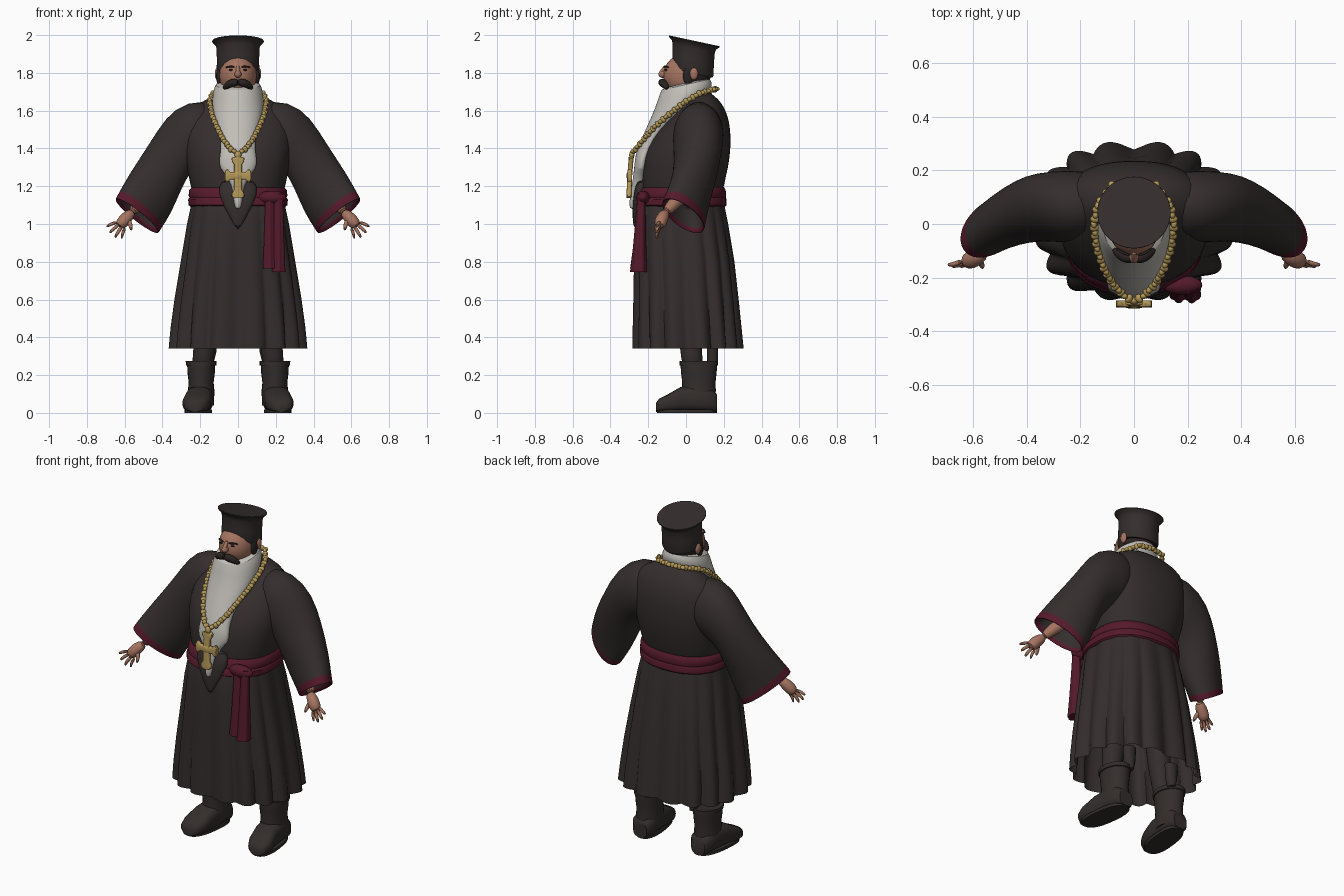
import bpy, bmesh, math
from mathutils import Vector, Matrix

cube = bpy.data.objects.get("Cube")
if cube:
    bpy.data.objects.remove(cube)


def material(name, r, g, b):
    m = bpy.data.materials.new(name)
    m.use_nodes = True
    m.diffuse_color = (r, g, b, 1)
    m.node_tree.nodes["Principled BSDF"].inputs["Base Color"].default_value = (r, g, b, 1)
    return m


ROBE = material("dark robe cloth", .034, .027, .026)
BOOT = material("boot leather", .033, .027, .025)
SASH = material("crimson cloth", .09, .01, .025)
GOLD = material("gold", .45, .31, .095)
BEARD = material("pale grey beard", .54, .52, .48)
SKIN = material("skin", .38, .175, .12)
HAIR = material("dark hair", .022, .016, .015)


def finish(name, bm, mats, sub=0, rule=None, angle=40):
    bmesh.ops.recalc_face_normals(bm, faces=bm.faces)
    me = bpy.data.meshes.new(name)
    bm.to_mesh(me)
    bm.free()
    for m in mats:
        me.materials.append(m)
    for f in me.polygons:
        f.use_smooth = True
        if rule:
            f.material_index = rule(f.center)
    me.set_sharp_from_angle(angle=math.radians(angle))
    ob = bpy.data.objects.new(name, me)
    bpy.context.collection.objects.link(ob)
    if sub:
        ob.modifiers.new("smooth", "SUBSURF").levels = sub
        ob.modifiers["smooth"].render_levels = sub
    return ob


def power(v, p):
    return math.copysign(abs(v) ** p, v)


def oval(c, u, v, n=24, p=1.0, amp=0, lobes=16):
    """Closed ring round c with half axes u and v; amp adds scalloped pleats."""
    c, u, v = Vector(c), Vector(u), Vector(v)
    pts = []
    for i in range(n):
        t = math.tau * i / n
        k = 1 + amp * (1.6 * abs(math.sin(lobes * t / 2)) - 1.4)
        pts.append(c + (u * power(math.cos(t), p) + v * power(math.sin(t), p)) * k)
    return pts


def level(z, rx, front, back, rise=0, **kw):
    """Ring at height z between front and back, the back lifted by rise."""
    return oval((0, (front + back) / 2, z + rise / 2), (rx, 0, 0),
                (0, (back - front) / 2, rise / 2), **kw)


def loft(name, rings, mats, side=1, sub=0, caps=(True, True), bands=None, angle=40):
    bm = bmesh.new()
    rows = [[bm.verts.new((p.x * side, p.y, p.z)) for p in r] for r in rings]
    n = len(rows[0])
    for k in range(len(rows) - 1):
        for i in range(n):
            j = (i + 1) % n
            f = bm.faces.new((rows[k][i], rows[k][j], rows[k + 1][j], rows[k + 1][i]))
            f.material_index = bands[k] if bands else 0
    for row, cap in zip((rows[0], rows[-1]), caps):
        if cap:
            bm.faces.new(row)
    return finish(name, bm, mats, sub, angle=angle)


def tube(name, pts, radii, mat, side=1, n=10, sub=1):
    pts = [Vector(p) for p in pts]
    rings = []
    for i, p in enumerate(pts):
        d = pts[min(i + 1, len(pts) - 1)] - pts[max(i - 1, 0)]
        q = d.to_track_quat("Z", "Y")
        rings.append(oval(p, q @ Vector((radii[i], 0, 0)), q @ Vector((0, radii[i], 0)), n))
    return loft(name, rings, [mat], side, sub)


def ball(name, c, r, mats, side=1, rule=None):
    bm = bmesh.new()
    mat = Matrix.Translation((c[0] * side, c[1], c[2])) @ Matrix.Diagonal((*r, 1))
    bmesh.ops.create_uvsphere(bm, u_segments=24, v_segments=16, radius=1, matrix=mat)
    return finish(name, bm, mats, rule=rule)


# Robe: pleated skirt, upper body, pointed front flap
skirt = [(1.17, .237, -.235, .187, 0), (1.1, .25, -.262, .205, .01), (1, .272, -.272, .225, .02),
         (.8, .305, -.277, .258, .035), (.6, .338, -.28, .28, .05), (.45, .358, -.283, .295, .06),
         (.34, .368, -.284, .306, .068)]
loft("robe_skirt", [level(*r[:4], n=160, p=.82, amp=r[4]) for r in skirt], [ROBE],
     caps=(True, False), angle=80)
torso = [(1.12, .235, -.25, .19), (1.2, .25, -.228, .198), (1.3, .272, -.235, .225),
         (1.4, .285, -.212, .237), (1.5, .282, -.15, .237), (1.58, .262, -.07, .22),
         (1.64, .215, 0, .19), (1.68, .12, .04, .15), (1.7, .09, .05, .12)]
loft("robe_upper_body", [level(*r, n=40, p=.85) for r in torso], [ROBE], sub=1)
flap = [(1.24, .1, -.23, .03), (1.16, .105, -.248, .03), (1.08, .07, -.255, .03), (.97, .008, -.265, .015)]
loft("robe_front_flap", [oval((0, y, z), (w, 0, 0), (0, d, 0), p=.8) for z, w, y, d in flap], [ROBE], sub=1)

# Sash with two wraps, a knot and two hanging tails
wrap = [(1.09, .25, -.255, .205), (1.1, .262, -.268, .215), (1.13, .264, -.265, .215),
        (1.14, .257, -.256, .21), (1.15, .262, -.256, .213), (1.18, .258, -.244, .21), (1.195, .245, -.23, .2)]
loft("sash", [level(*r, n=64, p=.85) for r in wrap], [SASH])
ball("sash_knot", (.18, -.228, 1.14), (.075, .036, .036), [SASH])
for name, x, low in (("inner", .167, .765), ("outer", .215, .745)):
    rows = [(1.16, .024, .02), (1.0, .028, .028), (.87, .033, .035), (low, .038, .045)]
    loft("sash_tail_" + name,
         [oval((x, -.235 - .015 * (1.16 - z) / .4, z), (w, 0, 0), (0, d, 0), n=40, amp=.09, lobes=6)
          for z, w, d in rows], [SASH], angle=70)

# Paired parts: sleeve, forearm, hand, leg, boot
sleeve = [((.12, .075, 1.495), (-.02, 0, .16), (0, .125, 0)),
          ((.25, .065, 1.475), (.025, 0, .175), (.01, .135, 0)),
          ((.325, .062, 1.41), (.052, 0, .16), (.04, .13, 0)),
          ((.388, .052, 1.297), (.07, -.02, .132), (.05, .114, 0)),
          ((.465, .022, 1.16), (.096, -.05, .112), (.056, .09, .01)),
          ((.522, -.008, 1.065), (.1, -.083, .094), (.055, .075, .012)),
          ((.537, -.016, 1.038), (.102, -.088, .092), (.056, .073, .013))]
inside = [((.534, -.014, 1.042), (.092, -.079, .083), (.048, .063, .011)),
          ((.46, .02, 1.17), (.075, -.04, .085), (.04, .065, .01))]
fingers = [((.697, -.152, .985), .0085), ((.682, -.158, .95), .009),
           ((.652, -.158, .925), .009), ((.617, -.152, .92), .008)]
foot = [(.165, .195, .045, .09), (.14, .196, .064, .12), (.06, .2, .07, .14), (-.03, .208, .07, .13),
        (-.1, .22, .074, .09), (-.142, .226, .058, .07), (-.16, .228, .03, .045)]
for side, tag in ((1, "left_"), (-1, "right_")):
    loft(tag + "sleeve", [oval(*r, n=32) for r in sleeve + inside], [ROBE, SASH], side, sub=1,
         bands=[0] * 5 + [1, 1, 0])
    tube(tag + "forearm", [(.46, .0, 1.18), (.53, -.07, 1.1), (.565, -.11, 1.06)], [.045, .036, .026], SKIN, side)
    tube(tag + "palm", [(.555, -.105, 1.065), (.585, -.122, 1.04), (.61, -.135, 1.01), (.633, -.142, .985)],
         [.024, .034, .037, .026], SKIN, side)
    for i, (tip, r) in enumerate(fingers):
        tip = Vector(tip)
        base = Vector((.64 - .014 * i, -.138, 1.01 - .01 * i))
        mid = base.lerp(tip, .55) + Vector((.003, -.006, .003))
        tube(f"{tag}finger_{i + 1}", [base, mid, tip], [r * 1.3, r * 1.15, r * .85], SKIN, side, n=8)
    tube(tag + "thumb", [(.585, -.125, 1.03), (.568, -.15, .995), (.565, -.165, .965)],
         [.016, .013, .008], SKIN, side, n=8)
    tube(tag + "trouser_leg", [(.19, .04, .22), (.185, .03, .3), (.17, .02, .4), (.13, .02, .8)],
         [.055, .06, .065, .08], ROBE, side, n=16)
    loft(tag + "trouser_tatter", [oval((.15, .14, z), (w, 0, 0), (0, .03, 0), 12)
                                  for z, w in ((.4, .04), (.32, .035), (.26, .02))], [ROBE], side)
    shaft = [(.04, .068, .085), (.12, .07, .09), (.16, .066, .088), (.21, .072, .094), (.25, .074, .097),
             (.252, .08, .102), (.275, .082, .102), (.27, .06, .08)]
    loft(tag + "boot_shaft", [oval((.195, .068, z), (a, 0, 0), (0, b, 0)) for z, a, b in shaft], [BOOT], side)
    loft(tag + "boot_foot", [oval((x, y, h / 2 + .006), (w, 0, 0), (0, 0, h / 2), p=.7)
                             for y, x, w, h in foot], [BOOT], side)
    loft(tag + "boot_sole", [oval((.21, .005, z), (.068, 0, 0), (-.018, .158, 0), p=.8)
                             for z in (0, .018)], [BOOT], side)

# Head and face
ball("head", (0, .005, 1.785), (.1, .125, .12), [SKIN, HAIR], rule=lambda c: int(c.y > .035))
ball("nose", (0, -.122, 1.793), (.018, .024, .02), [SKIN])
tube("nose_bridge", [(0, -.105, 1.84), (0, -.12, 1.815), (0, -.138, 1.795)], [.01, .012, .013], SKIN)
for side, tag in ((1, "left_"), (-1, "right_")):
    ball(tag + "ear", (.11, .042, 1.795), (.013, .022, .032), [SKIN], side)
    ball(tag + "sideburn", (.1, .012, 1.785), (.016, .028, .05), [HAIR], side)
    ball(tag + "eye", (.038, -.106, 1.816), (.011, .007, .005), [HAIR], side)
    tube(tag + "eyebrow", [(.016, -.116, 1.83), (.04, -.11, 1.836), (.068, -.09, 1.828)],
         [.005, .006, .004], HAIR, side)
    tube(tag + "moustache", [(-.004, -.128, 1.75), (.03, -.126, 1.75), (.056, -.112, 1.735), (.078, -.092, 1.715)],
         [.02, .024, .02, .01], HAIR, side)

# Beard wraps round the neck and tapers down the chest
beard = [(1.722, .085, -.1, .1, .05), (1.72, .12, -.132, .13, .055), (1.65, .134, -.15, .142, .08),
         (1.58, .138, -.178, .125, .11), (1.52, .126, -.205, .04, .1), (1.45, .096, -.236, -.1, .05),
         (1.39, .09, -.26, -.17, 0), (1.35, .1, -.27, -.19, 0), (1.29, .1, -.275, -.2, 0),
         (1.25, .05, -.28, -.21, 0), (1.17, .028, -.292, -.22, 0), (1.12, .026, -.3, -.24, 0),
         (1.075, .012, -.3, -.25, 0)]
loft("beard", [level(*r, n=32) for r in beard], [BEARD], sub=1)

# Flared hat, tilted back
axis_side, base, crown = Vector((0, .978, -.21)), Vector((0, .035, 1.81)), Vector((0, .043, 1.97))
profile = [(-.08, .108), (0, .113), (.4, .112), (.75, .114), (.87, .12), (.93, .132), (.97, .137), (1, .136)]
loft("hat", [oval(base.lerp(crown, t), (r, 0, 0), axis_side * r, 48) for t, r in profile], [ROBE])

# Chain of gold links
half = [Vector(p) for p in ((0, .16, 1.715), (.08, .145, 1.712), (.135, .07, 1.69), (.15, 0, 1.65),
                            (.138, -.09, 1.58), (.112, -.165, 1.515), (.08, -.222, 1.45),
                            (.038, -.268, 1.395), (0, -.288, 1.375))]
bm = bmesh.new()
count = 0
for a, b in zip(half, half[1:]):
    steps = max(1, round((b - a).length / .02))
    turn = (b - a).to_track_quat("Z", "Y").to_matrix().to_4x4()
    for k in range(steps):
        count += 1
        thick = (.018, .012, .015) if count % 2 else (.012, .018, .015)
        link = Matrix.Translation(a.lerp(b, k / steps)) @ turn @ Matrix.Diagonal((*thick, 1))
        for flip in (1, -1):
            bmesh.ops.create_icosphere(bm, subdivisions=2, radius=1,
                                       matrix=Matrix.Diagonal((flip, 1, 1, 1)) @ link)
finish("neck_chain", bm, [GOLD])

# Pendant cross with flared arms
centre = Vector((0, -.298, 1.255))
arms = [("top", (0, .08, 1), .1), ("bottom", (0, -.04, -1), .118),
        ("left", (1, 0, 0), .068), ("right", (-1, 0, 0), .068)]
for tag, d, length in arms:
    d = Vector(d) * length
    wide = Vector((0, 0, 1)) if abs(d.x) > abs(d.z) else Vector((1, 0, 0))
    rings = [oval(centre + d * t, wide * w, (0, .013, 0), 16, p=.5)
             for t, w in ((0, .021), (.6, .02), (.78, .032), (.92, .034), (1, .022))]
    loft("cross_arm_" + tag, rings, [GOLD])
ball("cross_boss", centre + Vector((0, -.004, 0)), (.026, .013, .026), [GOLD])
ball("cross_bail", (0, -.287, 1.365), (.018, .014, .022), [GOLD])
